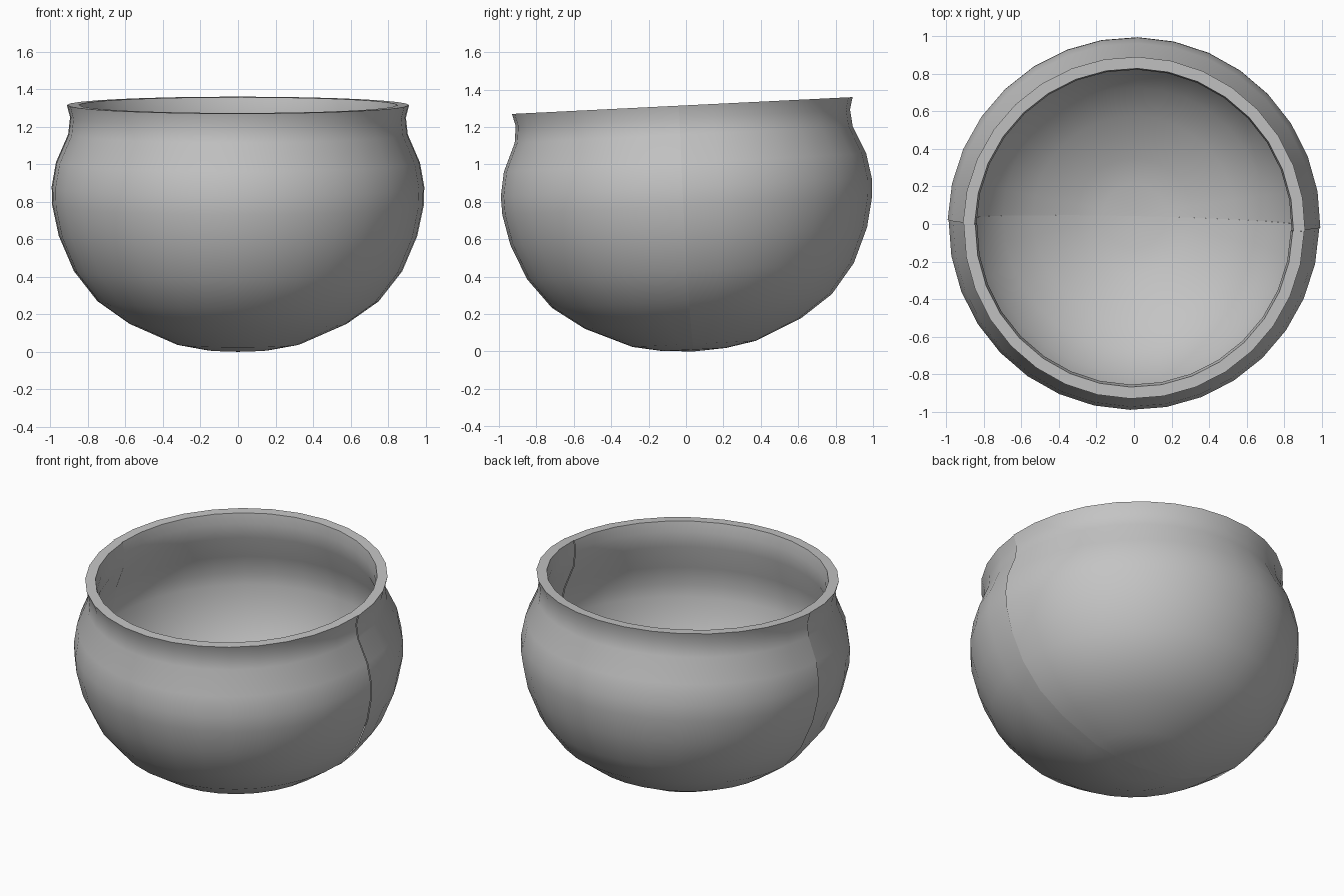
import bpy
import bmesh
from math import radians, pi, cos, sin
from mathutils import Matrix, Vector

cube = bpy.data.objects.get("Cube")
if cube:
    bpy.data.objects.remove(cube, do_unlink=True)

# Single clay colour
clay = bpy.data.materials.new("grey_clay")
clay.use_nodes = True
colour = (0.55, 0.55, 0.55, 1)
clay.diffuse_color = colour
clay.node_tree.nodes["Principled BSDF"].inputs["Base Color"].default_value = colour

# Wall section as (radius, height): up the outside, over the lip, down the inside
OUTER = [(0, 0), (0.17, 0.01), (0.33, 0.04), (0.58, 0.15), (0.75, 0.27),
         (0.875, 0.43), (0.955, 0.617), (0.99, 0.78), (0.993, 0.88),
         (0.97, 1.01), (0.905, 1.16), (0.895, 1.25), (0.912, 1.316)]
INNER = [(0.85, 1.316), (0.84, 1.25), (0.847, 1.15), (0.91, 0.99),
         (0.933, 0.87), (0.93, 0.79), (0.895, 0.63), (0.82, 0.46),
         (0.70, 0.31), (0.54, 0.20), (0.31, 0.095), (0.17, 0.065), (0, 0.058)]

SEAM = radians(-1.2)
TILT = Matrix.Translation((0, 0.045, 0)) @ Matrix.Rotation(radians(2.83), 4, "X")


def half_shell(name, start, width):
    """Turn the wall section through half a circle and lean it forward."""
    bm = bmesh.new()
    verts = [bm.verts.new((r * cos(start), r * sin(start), z))
             for r, z in OUTER + INNER]
    edges = [bm.edges.new(pair) for pair in zip(verts, verts[1:])]
    bmesh.ops.spin(bm, geom=verts + edges, cent=(0, 0, 0), axis=(0, 0, 1),
                   angle=pi, steps=16)
    bmesh.ops.remove_doubles(bm, verts=bm.verts[:], dist=0.0005)
    bmesh.ops.recalc_face_normals(bm, faces=bm.faces[:])
    bm.normal_update()
    lowest = min(bm.faces, key=lambda f: f.calc_center_median().z)
    if lowest.normal.z > 0:
        bmesh.ops.reverse_faces(bm, faces=bm.faces[:])
    bmesh.ops.scale(bm, vec=Vector((width, 1, 1)), verts=bm.verts[:])
    bmesh.ops.transform(bm, matrix=TILT, verts=bm.verts[:])
    mesh = bpy.data.meshes.new(name)
    bm.to_mesh(mesh)
    bm.free()
    mesh.materials.append(clay)
    obj = bpy.data.objects.new(name, mesh)
    bpy.context.collection.objects.link(obj)
    return obj


# Two halves meeting at a slightly stepped seam on each side
halves = [half_shell("bowl_back_half", SEAM, 1.0),
          half_shell("bowl_front_half", SEAM + pi, 0.995)]

bpy.ops.object.select_all(action="DESELECT")
for obj in halves:
    obj.select_set(True)
bpy.context.view_layer.objects.active = halves[0]
bpy.ops.object.shade_smooth_by_angle(angle=radians(30))
